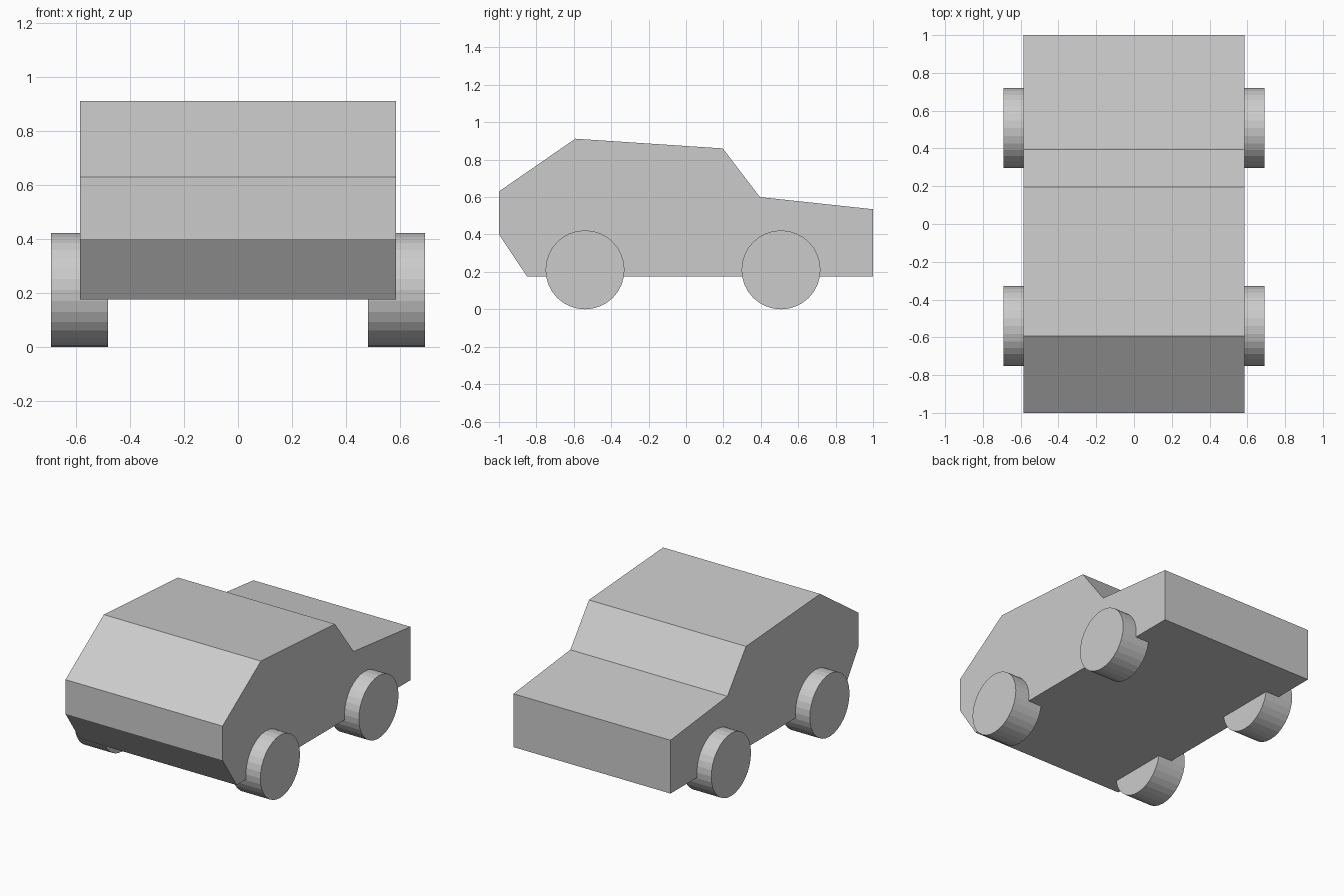
import bpy, bmesh
from math import pi
from mathutils import Matrix

if "Cube" in bpy.data.objects:
    bpy.data.objects.remove(bpy.data.objects["Cube"])


def add_object(name, bm):
    bmesh.ops.recalc_face_normals(bm, faces=bm.faces)
    mesh = bpy.data.meshes.new(name)
    bm.to_mesh(mesh)
    bm.free()
    obj = bpy.data.objects.new(name, mesh)
    bpy.context.collection.objects.link(obj)
    return obj


# Car body: side profile (y, z) extruded across the width
HALF_WIDTH = 0.585
profile = [(-1, 0.40), (-1, 0.63), (-0.592, 0.912), (0.197, 0.86),
           (0.395, 0.60), (1, 0.535), (1, 0.176), (-0.85, 0.176)]
bm = bmesh.new()
side = bm.faces.new([bm.verts.new((-HALF_WIDTH, y, z)) for y, z in profile])
ext = bmesh.ops.extrude_face_region(bm, geom=[side], use_keep_orig=True)
moved = [v for v in ext["geom"] if isinstance(v, bmesh.types.BMVert)]
bmesh.ops.translate(bm, verts=moved, vec=(2 * HALF_WIDTH, 0, 0))
add_object("car_body", bm)

# Four wheels, partly sunk into the body
RADIUS, INNER, OUTER = 0.211, 0.482, 0.692
for end, y in (("front", -0.54), ("rear", 0.508)):
    for label, sign in (("left", -1), ("right", 1)):
        bm = bmesh.new()
        bmesh.ops.create_cone(bm, cap_ends=True, segments=32, radius1=RADIUS,
                              radius2=RADIUS, depth=OUTER - INNER,
                              matrix=Matrix.Rotation(pi / 2, 4, 'Y'))
        wheel = add_object(f"{end}_{label}_wheel", bm)
        wheel.location = (sign * (INNER + OUTER) / 2, y, RADIUS)
